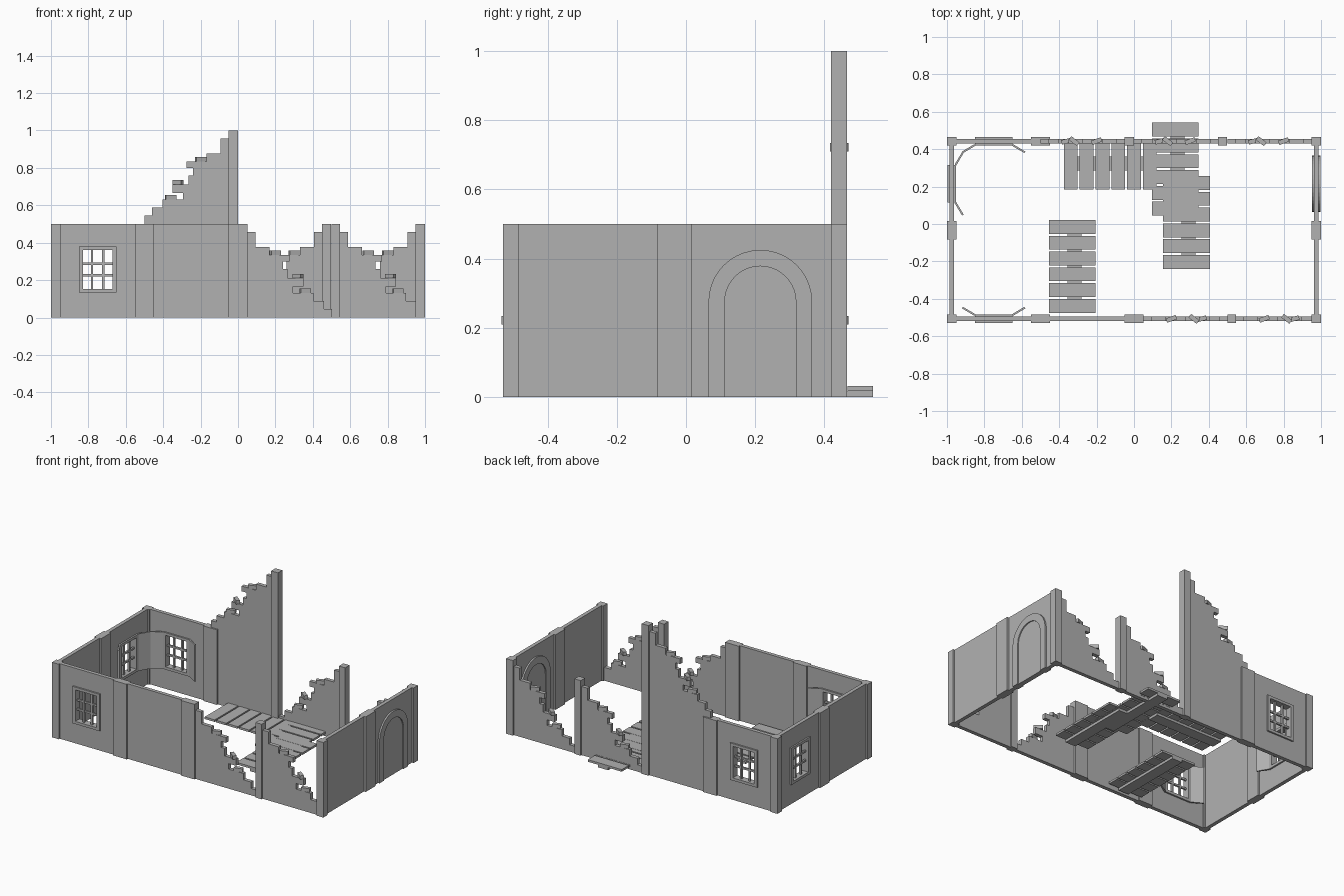
import bpy, bmesh, math
from mathutils import Matrix, Vector

if "Cube" in bpy.data.objects:
    bpy.data.objects.remove(bpy.data.objects["Cube"], do_unlink=True)

GREY = (0.44, 0.44, 0.44, 1)
stone = bpy.data.materials.new("plain grey")
stone.diffuse_color = GREY
stone.use_nodes = True
stone.node_tree.nodes["Principled BSDF"].inputs["Base Color"].default_value = GREY

FRONT, BACK, SIDE = -0.507, 0.443, 0.975
H, WALL, POST = 0.5, 0.025, 0.046


def finish(bm, name):
    bmesh.ops.recalc_face_normals(bm, faces=bm.faces)
    mesh = bpy.data.meshes.new(name)
    bm.to_mesh(mesh)
    bm.free()
    mesh.materials.append(stone)
    ob = bpy.data.objects.new(name, mesh)
    bpy.context.collection.objects.link(ob)
    return ob


def place(x, y, degrees=0):
    return Matrix.Translation((x, y, 0)) @ Matrix.Rotation(math.radians(degrees), 4, 'Z')


def rect(u0, u1, v0, v1):
    return [(u0, v0), (u1, v0), (u1, v1), (u0, v1)]


def slab(name, loop, thick, frame, hole=None):
    """Upright outline with a thickness; an optional hole has as many points."""
    bm = bmesh.new()
    n = len(loop)

    def ring(points):
        sides = [[bm.verts.new(frame @ Vector((u, s * thick / 2, v))) for u, v in points]
                 for s in (-1, 1)]
        for i in range(n):
            j = (i + 1) % n
            bm.faces.new((sides[0][i], sides[0][j], sides[1][j], sides[1][i]))
        return sides

    outer = ring(loop)
    if hole:
        inner = ring(hole)
        for o, h in zip(outer, inner):
            for i in range(n):
                j = (i + 1) % n
                bm.faces.new((o[i], o[j], h[j], h[i]))
    else:
        for o in outer:
            bm.faces.new(o)
    return finish(bm, name)


def box(name, x0, x1, y0, y1, z0, z1):
    return slab(name, rect(x0, x1, z0, z1), y1 - y0, place(0, (y0 + y1) / 2))


# Walls with a barred window and two splayed shutters on the inside
def window_wall(name, frame, u0, u1, c, inside):
    z0, z1 = 0.134, 0.38
    opening = rect(c - 0.078, c + 0.078, 0.152, 0.362)
    slab(name + "_wall", rect(u0, u1, 0, H), WALL, frame, opening)
    slab(name + "_window_frame", rect(c - 0.1, c + 0.1, z0, z1), POST, frame, opening)
    for s in (-1, 1):
        u, v = c + s * 0.03, 0.257 + s * 0.031
        slab(name + "_upright_bar", rect(u - 0.006, u + 0.006, 0.152, 0.362), 0.014, frame)
        slab(name + "_cross_bar", rect(c - 0.078, c + 0.078, v - 0.006, v + 0.006), 0.012, frame)
        hinge = Vector((c + s * 0.1, inside * 0.02, 0))
        arm = Vector((s * 0.067, inside * 0.04, 0))
        turn = Matrix.Rotation(math.atan2(arm.y, arm.x), 4, 'Z')
        slab(name + "_shutter", rect(0, arm.length, z0, z1), 0.01,
             frame @ Matrix.Translation(hinge) @ turn)


window_wall("front", place(0, FRONT), -SIDE, 0, -0.75, 1)
window_wall("back", place(0, BACK), -SIDE, -0.02, -0.75, -1)
window_wall("side", place(-SIDE, 0, 90), FRONT, BACK, 0.215, -1)

# Side wall with an arched doorway
right = place(SIDE, 0, 90)
slab("door_wall", rect(FRONT, BACK, 0, H), WALL, right)


def arch(r, c=0.215, spring=0.275, steps=20):
    curve = [(c + r * math.cos(math.pi * i / steps), spring + r * math.sin(math.pi * i / steps))
             for i in range(steps + 1)]
    return [(c + r, 0)] + curve + [(c - r, 0)]


slab("door_arch", arch(0.15) + arch(0.103)[::-1], POST, right)
slab("door_panel", arch(0.103), 0.032, right)

# Posts: along the front and back, then halfway along each side
for y, spans in ((FRONT, [(-1, -0.95), (-0.55, -0.45), (-0.05, 0.05), (0.5, 0.546), (0.95, 1)]),
                 (BACK, [(-1, -0.95), (-0.55, -0.45), (-0.05, 0), (0.45, 0.496), (0.95, 1)])):
    for x0, x1 in spans:
        top = 2 * H if x1 == 0 else H
        box("post", x0, x1, y - POST / 2, y + POST / 2, 0, top)
for x in (-SIDE, SIDE):
    box("side_post", x - 0.025, x + 0.025, -0.083, 0.017, 0, H)

# Crumbling walls: a stepped edge falling away from a post, with loose bricks
EDGE = [(0, 0), (0, .457), (.043, .457), (.043, .377), (.118, .377), (.118, .335),
        (.225, .335), (.225, .3), (.19, .3), (.19, .26), (.215, .26), (.215, .21),
        (.3, .21), (.3, .167), (.245, .167), (.245, .13), (.353, .13), (.353, .088),
        (.374, .088), (.41, .088), (.41, .045), (.45, .045), (.45, 0)]
BRICKS = [(.15, .335, 20), (.27, .21, -38), (.31, .13, 14)]


def ruin(x, y, direction, base=0, length=0.45):
    loop = [(direction * min(u, length), base + v) for u, v in EDGE]
    slab("ruined_wall", loop, WALL, place(x, y))
    for u, v, angle in BRICKS:
        slab("loose_brick", rect(-0.028, 0.028, base + v, base + v + 0.024), 0.024,
             place(x + direction * u, y, angle))


ruin(0.05, FRONT, 1)
ruin(0.546, FRONT, 1, 0, 0.41)
ruin(0.45, BACK, -1)
ruin(0.95, BACK, -1)
ruin(-0.05, BACK, -1, H)


# Floor planks: six boards over one bearer
def boards(x, y, along_x, z=0.017):
    pitch, width, length = 0.0845, 0.074, 0.25
    run = 5 * pitch + width

    def piece(name, a0, a1, b0, b1, z0, z1):
        spans = (a0, a1, b0, b1) if along_x else (b0, b1, a0, a1)
        box(name, x + spans[0], x + spans[1], y + spans[2], y + spans[3], z0, z1)

    piece("bearer", 0, run, 0.1, 0.175, 0, z)
    for i in range(6):
        piece("plank", i * pitch, i * pitch + width, 0, length, z, z + 0.014)


boards(-0.455, -0.475, False)
boards(-0.375, 0.185, True, 0.016)
boards(0.155, -0.24, False, 0.018)
boards(0.095, 0.045, False)
